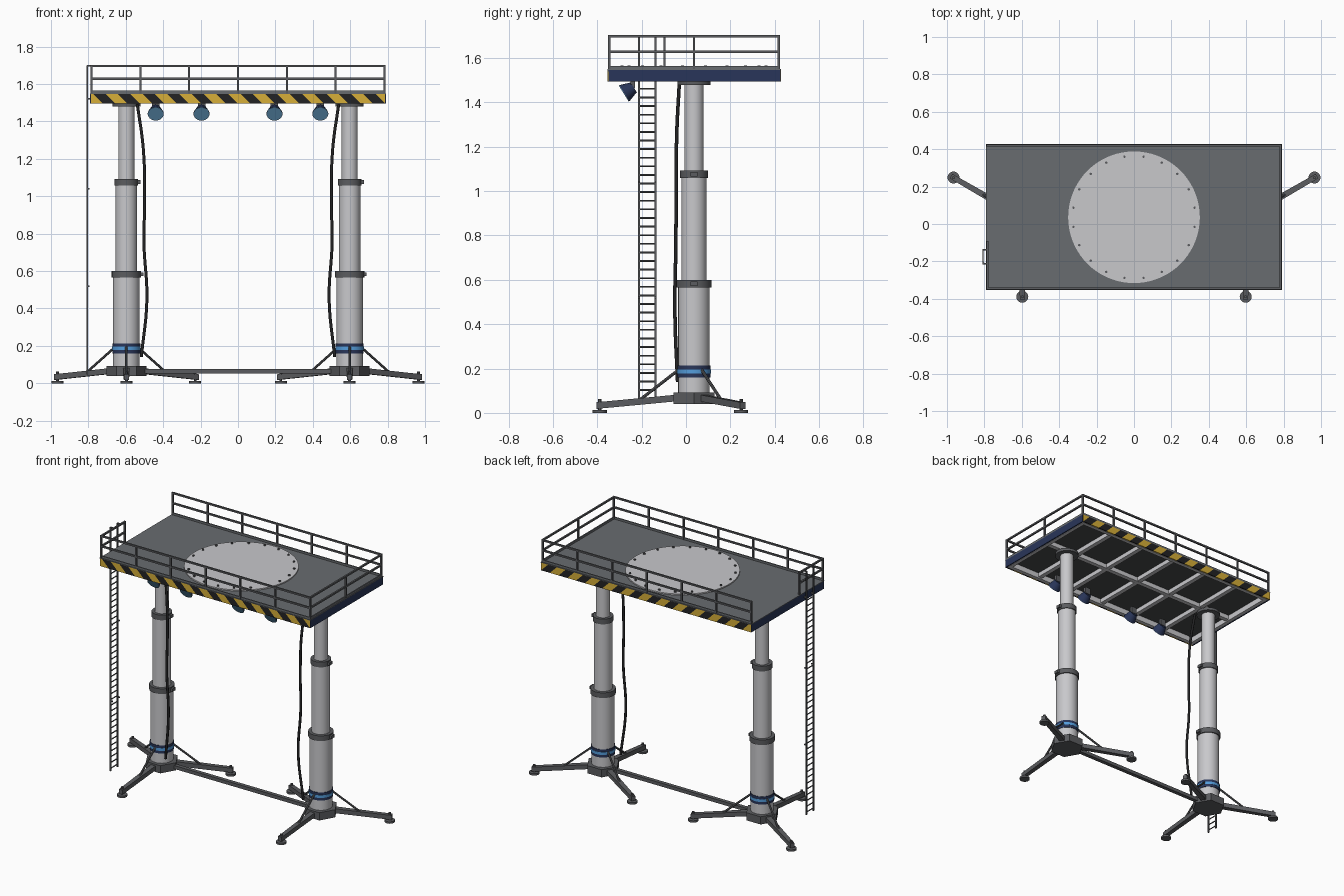
import bpy, bmesh, math
from mathutils import Vector, Matrix

cube = bpy.data.objects.get("Cube")
if cube:
    bpy.data.objects.remove(cube)


def material(name, *rgb):
    m = bpy.data.materials.new(name)
    m.use_nodes = True
    m.diffuse_color = (*rgb, 1)
    m.node_tree.nodes["Principled BSDF"].inputs["Base Color"].default_value = (*rgb, 1)
    return m


LIGHT = material("light_grey", .58, .58, .60)
FLOOR = material("floor_grey", .14, .15, .16)
DARK = material("dark_grey", .105, .108, .115)
BLACK = material("black", .016, .016, .017)
PANEL = material("underside_grey", .065, .068, .07)
NAVY = material("navy", .022, .036, .10)
YELLOW = material("yellow", .68, .43, .04)
BLUE = material("bright_blue", .09, .34, .72)
LENS = material("lens_blue", .13, .33, .54)

CY = .036            # depth of the column line
COL = .597           # column offset from the middle
HX, Y0, Y1 = .787, -.35, .425
Z0, Z1 = 1.495, 1.55


def finish(name, bm, mats, smooth=False):
    mesh = bpy.data.meshes.new(name)
    bm.to_mesh(mesh)
    bm.free()
    for m in mats:
        mesh.materials.append(m)
    ob = bpy.data.objects.new(name, mesh)
    bpy.context.collection.objects.link(ob)
    if smooth:
        bpy.ops.object.select_all(action='DESELECT')
        ob.select_set(True)
        bpy.context.view_layer.objects.active = ob
        bpy.ops.object.shade_smooth_by_angle(angle=math.radians(35))
    return ob


def add_box(bm, lo, hi):
    lo, hi = Vector(lo), Vector(hi)
    bmesh.ops.create_cube(bm, size=1, matrix=Matrix.Translation((lo + hi) / 2)
                          @ Matrix.Diagonal((*(hi - lo), 1)))


def add_rod(bm, a, b, r1, r2=None, n=8):
    a, b = Vector(a), Vector(b)
    d = b - a
    bmesh.ops.create_cone(bm, cap_ends=True, segments=n, radius1=r1,
                          radius2=r1 if r2 is None else r2, depth=d.length,
                          matrix=Matrix.Translation((a + b) / 2)
                          @ d.to_track_quat('Z', 'Y').to_matrix().to_4x4())


def boxes(name, mat, items):
    bm = bmesh.new()
    for lo, hi in items:
        add_box(bm, lo, hi)
    return finish(name, bm, [mat])


def rods(name, mat, items, n=8):
    bm = bmesh.new()
    for a, b, r in items:
        add_rod(bm, a, b, r, n=n)
    return finish(name, bm, [mat], True)


def disc(name, mat, x, y, z0, z1, r, n=40):
    return rods(name, mat, [((x, y, z0), (x, y, z1), r)], n)


# Telescopic columns with their tripod bases
def column(side, x):
    for part, mat, z0, z1, r in (
            ("lower_tube", LIGHT, .06, .57, .071), ("middle_tube", LIGHT, .57, 1.06, .057),
            ("upper_tube", LIGHT, 1.06, 1.485, .043), ("lower_collar", DARK, .565, .6, .078),
            ("upper_collar", DARK, 1.058, 1.093, .063), ("top_flange", DARK, 1.479, 1.497, .075),
            ("band", NAVY, .160, .213, .0745), ("band_stripe", BLUE, .178, .196, .076)):
        disc(f"{side}_{part}", mat, x, CY, z0, z1, r)
    boxes(side + "_collar_lugs", DARK,
          [((x + r - .01, CY - .016, z), (x + r + .013, CY + .016, z + .02))
           for r, z in ((.078, .573), (.063, 1.066))])
    # Six-sided hub with a flat side towards each leg
    bm = bmesh.new()
    for k in range(6):
        a = math.radians(60 * k)
        bm.verts.new((x + .107 * math.cos(a), CY + .107 * math.sin(a), .04))
    base = bm.faces.new(bm.verts)
    top = bmesh.ops.extrude_face_region(bm, geom=[base], use_keep_orig=True)["geom"]
    bmesh.ops.translate(bm, vec=(0, 0, .052), verts=[v for v in top if isinstance(v, bmesh.types.BMVert)])
    bmesh.ops.recalc_face_normals(bm, faces=bm.faces)
    finish(side + "_hub", bm, [DARK])
    for k, deg in enumerate((-90, 30, 150)):
        rot = Matrix.Translation((x, CY, 0)) @ Matrix.Rotation(math.radians(deg), 4, 'Z')
        # Sloping box leg, wider at the hub
        bm = bmesh.new()
        add_box(bm, (.08, -.016, 0), (.44, .016, .03))
        for v in bm.verts:
            far = v.co.x > .2
            v.co.z += .018 if far else .052
            v.co.y *= .85 if far else 1.1
        bm.transform(rot)
        finish(f"{side}_leg_{k}", bm, [DARK])
        foot = rot @ Vector((.425, 0, 0))
        disc(f"{side}_foot_{k}", DARK, foot.x, foot.y, 0, .013, .032, 20)
        disc(f"{side}_foot_screw_{k}", DARK, foot.x, foot.y, .01, .062, .008, 10)
        rods(f"{side}_strut_{k}", DARK,
             [(rot @ Vector((.068, 0, .195)), rot @ Vector((.24, 0, .062)), .007)])


for side, sx in (("right", -1), ("left", 1)):
    column(side, sx * COL)
    # Hanging hose
    curve = bpy.data.curves.new(side + "_hose", 'CURVE')
    curve.dimensions = '3D'
    curve.bevel_depth = .0085
    curve.bevel_resolution = 2
    curve.resolution_u = 6
    sp = curve.splines.new('BEZIER')
    path = [(.538, -.03, 1.49), (.506, -.042, 1.25), (.499, -.044, .98),
            (.503, -.046, .75), (.487, -.05, .45), (.517, -.038, .14)]
    sp.bezier_points.add(len(path) - 1)
    for p, (px, py, pz) in zip(sp.bezier_points, path):
        p.co = (sx * px, py, pz)
        p.handle_left_type = p.handle_right_type = 'AUTO'
    curve.use_fill_caps = True
    curve.materials.append(BLACK)
    bpy.context.collection.objects.link(bpy.data.objects.new(side + "_hose", curve))

boxes("base_tie_beam", DARK, [((-.52, CY - .013, .053), (.52, CY + .013, .076))])

# Platform deck, underside panel and frame
E = .004
boxes("deck", FLOOR, [((-HX - E, Y0 - E, Z1 - .004), (HX + E, Y1 + E, Z1))])
boxes("underside_panel", PANEL, [((-HX + .01, Y0 + .01, Z1 - .018), (HX - .01, Y1 - .01, Z1 - .004))])
t = .025
boxes("frame_beams", LIGHT,
      [((-HX + .006, y, Z0), (HX - .006, y + t, Z1 - .015)) for y in (Y0 + .006, Y1 - .006 - t)]
      + [((x, Y0 + .006, Z0), (x + t, Y1 - .006, Z1 - .015)) for x in (-HX + .006, HX - .006 - t)])
boxes("cross_beams", LIGHT,
      [((i * .262 - .015, Y0 + .02, 1.503), (i * .262 + .015, Y1 - .02, 1.535)) for i in range(-2, 3)]
      + [((-HX + .02, CY - .015, 1.502), (HX - .02, CY + .015, 1.535))])
boxes("end_plates", NAVY, [((s * HX - E, Y0, Z0), (s * HX + E, Y1, Z1 - E)) for s in (-1, 1)])


# Hazard plates: cut along slanted lines, alternate cells coloured
def hazard_plate(name, y, pitch=.0656):
    bm = bmesh.new()
    add_box(bm, (-HX, y - E, Z0), (HX, y + E, Z1 - E))
    for i in range(1, 25):
        bmesh.ops.bisect_plane(bm, geom=bm.verts[:] + bm.edges[:] + bm.faces[:],
                               plane_co=(i * pitch - HX, y, Z0), plane_no=(1, 0, 1))
    for f in bm.faces:
        c = f.calc_center_median()
        f.material_index = math.floor((c.x + HX + c.z - Z0) / pitch) % 2
    finish(name, bm, [YELLOW, BLACK])


hazard_plate("front_hazard_plate", Y0)
hazard_plate("back_hazard_plate", Y1)

# Round cover with bolts
disc("round_cover", LIGHT, 0, CY, Z1 - .002, Z1 + .008, .352, 72)
bolts = [(math.cos(a) * .328, CY + math.sin(a) * .328)
         for a in (math.radians(9 + 18 * i) for i in range(20))]
rods("cover_bolts", DARK, [((x, y, Z1), (x, y, Z1 + .016), .007) for x, y in bolts], 6)

# Guard rails; the right end is open behind the ladder
RX, RY0, RY1, R = HX - .004, Y0 + .004, Y1 - .006, .0055
GAP = -.097
posts = [(i * RX / 3, y) for i in range(-3, 4) for y in (RY0, RY1)] + [(RX, CY), (-RX, GAP)]
rails = [((-RX, RY0), (RX, RY0)), ((-RX, RY1), (RX, RY1)),
         ((RX, RY0), (RX, RY1)), ((-RX, RY0), (-RX, GAP))]
boxes("rail_posts", DARK, [((x - R, y - R, Z1 - .01), (x + R, y + R, 1.70)) for x, y in posts])
boxes("rails", DARK, [((a[0] - R, a[1] - R, z - R), (b[0] + R, b[1] + R, z + R))
                      for a, b in rails for z in (1.697, 1.628)])
boxes("toe_boards", FLOOR, [((a[0] - E, a[1] - E, Z1 - E), (b[0] + E, b[1] + E, Z1 + .014))
                            for a, b in rails[:3]])

# Ladder
LX, LY = -.807, (-.212, -.138)
boxes("ladder_rails", DARK, [((LX - .004, y - .005, .046), (LX + .004, y + .005, 1.70)) for y in LY])
rods("ladder_rungs", DARK, [((LX, LY[0], .064 + i * .0388), (LX, LY[1], .064 + i * .0388), .004)
                            for i in range(38)], 6)
boxes("ladder_brackets", DARK,
      [((LX, y - .004, z - .004), (LX + w, y + .004, z + .004))
       for y in LY for z, w in ((.52, .014), (1.04, .014), (1.52, .03), (1.697, .03))])

# Floodlights under the front edge
tilt = math.radians(32)
aim = Vector((0, -math.cos(tilt), -math.sin(tilt)))
for i, x in enumerate((-.44, -.195, .195, .44)):
    face = Vector((x, -.278, 1.441))
    bm = bmesh.new()
    add_rod(bm, face - aim * .05, face, .026, .043, 24)
    finish(f"floodlight_{i}", bm, [NAVY], True)
    rods(f"floodlight_lens_{i}", LENS, [(face - aim * .002, face + aim * .003, .0415)], 24)
    boxes(f"floodlight_bracket_{i}", DARK, [((x - .02, -.25, 1.465), (x + .02, -.23, 1.51))])
